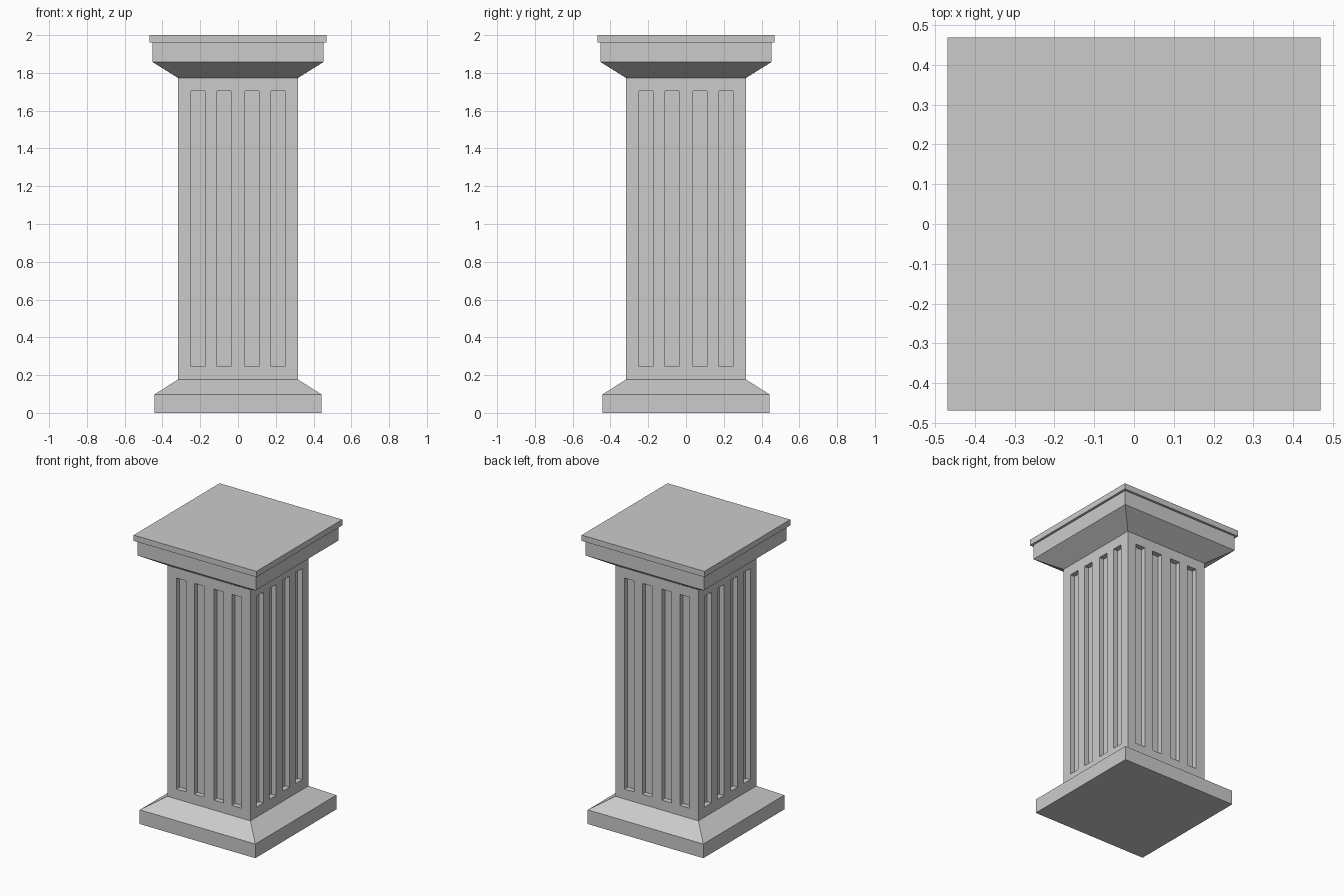
import bpy, bmesh
from math import radians
from mathutils import Matrix, Vector

if "Cube" in bpy.data.objects:
    bpy.data.objects.remove(bpy.data.objects["Cube"])

SHAFT = 0.317
Z_BOTTOM, Z_TOP = 0.177, 1.773


def finish(name, bm):
    bmesh.ops.recalc_face_normals(bm, faces=bm.faces)
    mesh = bpy.data.meshes.new(name)
    bm.to_mesh(mesh)
    bm.free()
    obj = bpy.data.objects.new(name, mesh)
    bpy.context.collection.objects.link(obj)
    return obj


def square_stack(name, profile):
    """Square rings given as (half width, z), joined and capped."""
    bm = bmesh.new()
    rings = [[bm.verts.new((sx * r, sy * r, z))
              for sx, sy in ((-1, -1), (1, -1), (1, 1), (-1, 1))]
             for r, z in profile]
    for a, b in zip(rings, rings[1:]):
        for i in range(4):
            j = (i + 1) % 4
            bm.faces.new((a[i], a[j], b[j], b[i]))
    bm.faces.new(rings[0][::-1])
    bm.faces.new(rings[-1])
    return finish(name, bm)


# Whole pillar silhouette: plinth, sloped foot, shaft, flared capital, top slab
pillar = square_stack("fluted_pillar", [
    (0.442, 0), (0.442, 0.098), (SHAFT, Z_BOTTOM), (SHAFT, Z_TOP),
    (0.453, 1.858), (0.453, 1.96), (0.469, 1.96), (0.469, 2.0)])

# Flute cutters: four upright slots on each of the four sides
FLUTE_W, FLUTE_D, FLUTE_Z0, FLUTE_Z1 = 0.074, 0.035, 0.246, 1.704
bm = bmesh.new()
for side in range(4):
    turn = Matrix.Rotation(radians(90 * side), 4, 'Z')
    for x in (-0.212, -0.074, 0.074, 0.212):
        place = Matrix.Translation((x, -SHAFT, (FLUTE_Z0 + FLUTE_Z1) / 2))
        size = Matrix.Diagonal(Vector((FLUTE_W, 2 * FLUTE_D, FLUTE_Z1 - FLUTE_Z0, 1)))
        bmesh.ops.create_cube(bm, size=1, matrix=turn @ place @ size)
cutter = finish("flute_cutter", bm)
cutter.hide_render = True

# Carve the flutes, then drop the cutter
cut = pillar.modifiers.new("flutes", 'BOOLEAN')
cut.operation = 'DIFFERENCE'
cut.solver = 'EXACT'
cut.object = cutter
bpy.context.view_layer.objects.active = pillar
bpy.ops.object.modifier_apply(modifier=cut.name)
bpy.data.objects.remove(cutter)
